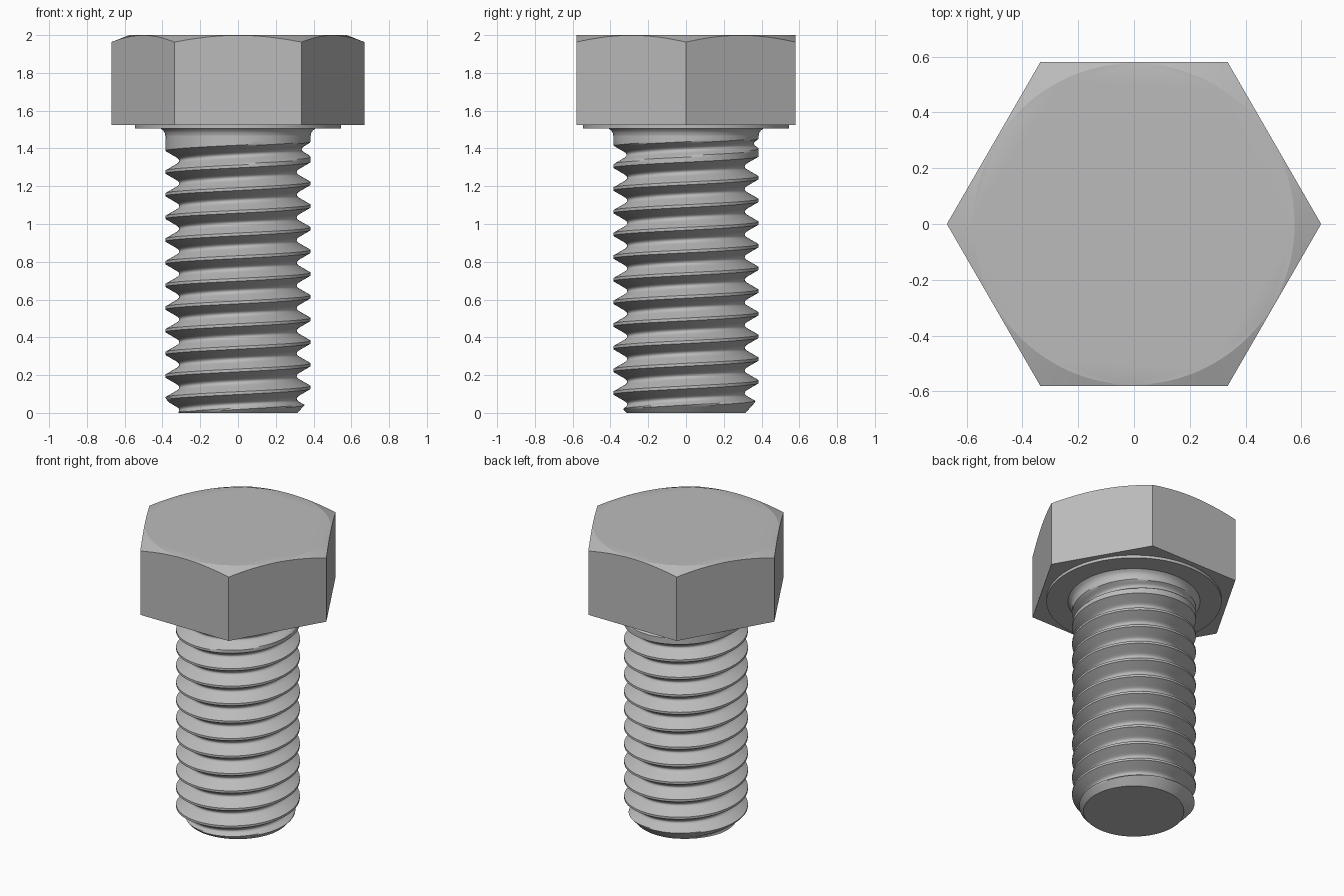
import bpy, bmesh, math

if "Cube" in bpy.data.objects:
    bpy.data.objects.remove(bpy.data.objects["Cube"])

TAU = 2 * math.pi
steel = bpy.data.materials.new("steel grey")
steel.diffuse_color = (0.5, 0.5, 0.5, 1)
steel.use_nodes = True
steel.node_tree.nodes["Principled BSDF"].inputs["Base Color"].default_value = steel.diffuse_color


def finish(name, bm, angle):
    bmesh.ops.remove_doubles(bm, verts=bm.verts, dist=1e-5)
    bmesh.ops.recalc_face_normals(bm, faces=bm.faces)
    me = bpy.data.meshes.new(name)
    bm.to_mesh(me)
    bm.free()
    ob = bpy.data.objects.new(name, me)
    bpy.context.collection.objects.link(ob)
    me.materials.append(steel)
    bpy.ops.object.select_all(action='DESELECT')
    ob.select_set(True)
    bpy.context.view_layer.objects.active = ob
    bpy.ops.object.shade_smooth_by_angle(angle=math.radians(angle))
    return ob


def bridge(bm, a, b):
    n = len(a)
    for i in range(n):
        j = (i + 1) % n
        bm.faces.new((a[i], a[j], b[j], b[i]))


def ring(bm, r, z, n):
    return [bm.verts.new((r * math.cos(TAU * i / n), r * math.sin(TAU * i / n), z))
            for i in range(n)]


# Hex head: flat sides, conical chamfer on the top corners
APO, SIDE_SEGS = 0.581, 16
N = 6 * SIDE_SEGS
outline = []
for k in range(6):
    a, b = math.radians(60 * k), math.radians(60 * k + 60)
    R = APO / math.cos(math.pi / 6)
    for s in range(SIDE_SEGS):
        t = s / SIDE_SEGS
        outline.append((R * ((1 - t) * math.cos(a) + t * math.cos(b)),
                        R * ((1 - t) * math.sin(a) + t * math.sin(b))))
bm = bmesh.new()
low = [bm.verts.new((x, y, 1.525)) for x, y in outline]
high = [bm.verts.new((x, y, 2 - 0.4 * (math.hypot(x, y) - 0.578))) for x, y in outline]
rim = [bm.verts.new((x * 0.576 / math.hypot(x, y), y * 0.576 / math.hypot(x, y), 2))
       for x, y in outline]
bridge(bm, low, high)
bridge(bm, high, rim)
bm.faces.new(rim)
bm.faces.new(low)
finish("hex_head", bm, 15)

# Thin bearing disc under the head
bm = bmesh.new()
lo, hi = ring(bm, 0.545, 1.506, 96), ring(bm, 0.545, 1.527, 96)
bridge(bm, lo, hi)
bm.faces.new(lo)
bm.faces.new(hi)
finish("bearing_disc", bm, 30)

# Threaded shank: right-hand helix, rounded root, end chamfer, run-out at the top
PITCH, PHASE, CREST, TOP, SEGS = 0.12, 0.015, 0.385, 1.47, 96
SLOPE = PITCH / math.tan(math.radians(30))


def radius(z, turn):
    v = (z - PHASE) / PITCH - turn
    cell = math.floor(v)
    u = 0.5 - abs(v - cell - 0.5)          # 0 at crest, 0.5 at root
    depth = SLOPE * max(0, min(u, 0.34) - 0.0625)
    if u > 0.34:
        w = u - 0.34
        depth += SLOPE * (w - w * w / 0.32)
    groove_z = PHASE + PITCH * (cell + 0.5 + turn)
    fade = min(1, max(0, (groove_z - 1.36) / 0.1))
    depth = max(0, depth - 0.075 * fade)
    return min(CREST - depth, 0.315 + 0.9 * z)


half = [0.0625, 0.11, 0.16, 0.22, 0.28, 0.34, 0.38, 0.42, 0.46]
steps = half + [0.5] + [1 - h for h in reversed(half)]
levels = [c + s for c in range(-2, 14) for s in steps]
bm = bmesh.new()
columns = []
for i in range(SEGS + 1):
    turn = i / SEGS
    ca, sa = math.cos(TAU * turn), math.sin(TAU * turn)
    # the seam closes because rows shift by one pitch per turn
    zs = [min(TOP, max(0, PHASE + PITCH * (l + turn))) for l in levels]
    columns.append([bm.verts.new((radius(z, turn) * ca, radius(z, turn) * sa, z)) for z in zs])
for a, b in zip(columns, columns[1:]):
    for j in range(len(levels) - 1):
        zs = [v.co.z for v in (a[j], b[j], b[j + 1], a[j + 1])]
        if max(zs) - min(zs) > 1e-6:
            bm.faces.new((a[j], b[j], b[j + 1], a[j + 1]))
bmesh.ops.remove_doubles(bm, verts=bm.verts, dist=1e-5)
bmesh.ops.dissolve_degenerate(bm, edges=bm.edges, dist=1e-5)
# flat end
end = [v for v in bm.verts if v.co.z < 1e-6 and v.link_faces]
end.sort(key=lambda v: math.atan2(v.co.y, v.co.x))
bm.faces.new(end)
for v in [v for v in bm.verts if not v.link_faces]:
    bm.verts.remove(v)
finish("threaded_shank", bm, 32)

# Fillet between shank and head
bm = bmesh.new()
prev = None
for r, z in [(0.385, 1.468), (0.388, 1.482), (0.396, 1.495), (0.412, 1.507)]:
    cur = ring(bm, r, z, SEGS)
    if prev:
        bridge(bm, prev, cur)
    prev = cur
finish("underhead_fillet", bm, 40)
